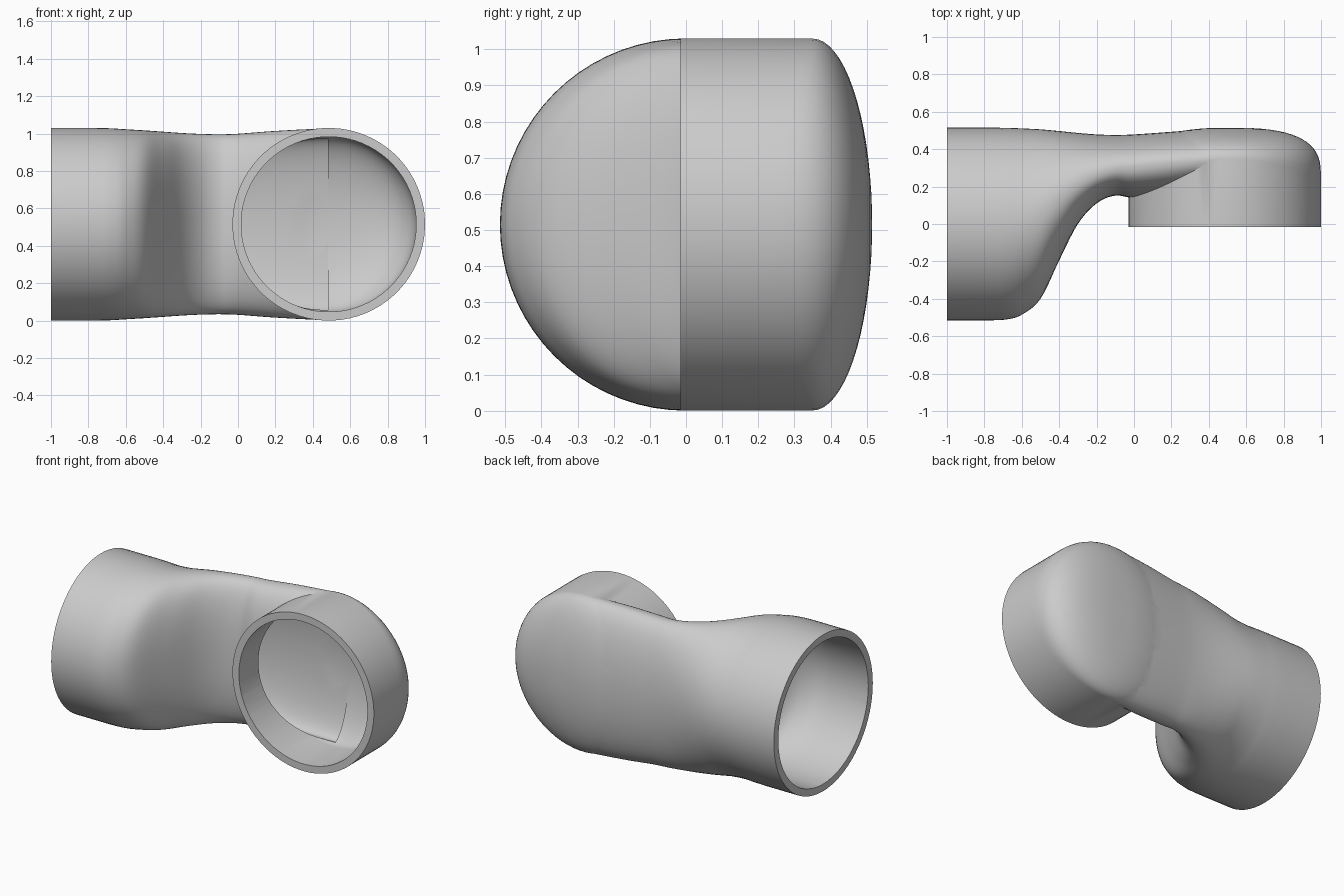
import bpy, bmesh
from math import sin, cos, pi, radians

if "Cube" in bpy.data.objects:
    bpy.data.objects.remove(bpy.data.objects["Cube"])

R, ZC, XO, WALL = 0.515, 0.515, 0.485, 0.047   # pipe radius, axis height, outlet x, wall
SEG = 72


def spow(v, p):
    return (abs(v) ** p) * (1 if v >= 0 else -1)


def loft(name, rings):
    """Closed solid skinned through equal-length rings, fan-capped at both ends."""
    bm = bmesh.new()
    vr = [[bm.verts.new(p) for p in ring] for ring in rings]
    n = len(vr[0])
    for a, b in zip(vr, vr[1:]):
        for i in range(n):
            bm.faces.new((a[i], a[(i + 1) % n], b[(i + 1) % n], b[i]))
    for ring in (vr[0], vr[-1]):
        c = bm.verts.new([sum(v.co[k] for v in ring) / n for k in range(3)])
        for i in range(n):
            bm.faces.new((ring[i], ring[(i + 1) % n], c))
    bmesh.ops.recalc_face_normals(bm, faces=bm.faces)
    me = bpy.data.meshes.new(name)
    bm.to_mesh(me)
    bm.free()
    ob = bpy.data.objects.new(name, me)
    bpy.context.collection.objects.link(ob)
    return ob


def spline(rows, steps=5):
    """Catmull-Rom through rows of numbers."""
    out = []
    for i in range(len(rows) - 1):
        p0, p1, p2, p3 = rows[max(i - 1, 0)], rows[i], rows[i + 1], rows[min(i + 2, len(rows) - 1)]
        for s in range(steps):
            t = s / steps
            out.append([0.5 * (2 * b + (c - a) * t + (2 * a - 5 * b + 4 * c - d) * t * t
                               + (3 * b - a - 3 * c + d) * t ** 3)
                        for a, b, c, d in zip(p0, p1, p2, p3)])
    return out + [list(rows[-1])]


# body sections: x, front y, back y, half height, y of widest point, front squareness
STATIONS = [
    (-0.76, -.515, .515, .515, .00, 2.0),
    (-0.68, -.510, .514, .513, .00, 2.0),
    (-0.60, -.485, .511, .508, .01, 2.0),
    (-0.50, -.400, .506, .502, .06, 2.1),
    (-0.40, -.195, .497, .495, .15, 2.2),
    (-0.30, .000, .487, .488, .22, 2.3),
    (-0.20, .110, .479, .483, .27, 2.4),
    (-0.10, .152, .476, .481, .30, 2.4),
    (0.00, .140, .479, .484, .31, 2.4),
    (0.20, .150, .493, .499, .33, 2.3),
    (0.48, .180, .514, .514, .35, 2.0),
]


def body(name, t, x0):
    rows = [[x0] + list(STATIONS[0][1:])] + spline(STATIONS)
    rings = []
    for x, yf, yb, h, yc, nf in rows:
        ring = []
        for i in range(SEG):
            a = 2 * pi * i / SEG
            c, s = cos(a), sin(a)
            n = nf if c < 0 else 2.0
            depth = (yb - t - yc) if c >= 0 else (yc - yf - t)
            ring.append((x, yc + depth * spow(c, 2 / n), ZC + (h - t) * spow(s, 2 / n)))
        rings.append(ring)
    return loft(name, rings)


def outlet(name, t, y0, drop):
    """Round collar facing the front, closed by a dome that is squarer on the far side."""
    rings = []
    for j in range(-1, 17):
        a = radians(86) * max(j, 0) / 16
        ring = []
        for i in range(SEG):
            p = 2 * pi * (i + .5) / SEG
            k = max(cos(p), 0) ** 2
            n, yc = 2 + 0.9 * k, 0.35 - 0.1 * k - drop
            r = (R - t) * cos(a) ** (2 / n)
            y = y0 if j < 0 else yc + (0.515 - t - yc) * sin(a) ** (2 / n)
            ring.append((XO + r * cos(p), y, ZC + r * sin(p)))
        rings.append(ring)
    return loft(name, rings)


# outer skin and the hollow inside it
pipe = body("pipe_elbow", 0, -1)
collar = outlet("outlet_collar", 0, -0.015, 0)
bore_in = body("inlet_bore", WALL, -1.05)
bore_out = outlet("outlet_bore", WALL, -0.06, 0.06)

bpy.context.view_layer.objects.active = pipe
pipe.select_set(True)
for tool, op in ((collar, 'UNION'), (bore_in, 'DIFFERENCE'), (bore_out, 'DIFFERENCE')):
    m = pipe.modifiers.new(op.lower(), 'BOOLEAN')
    m.operation, m.object, m.solver = op, tool, 'EXACT'
    bpy.ops.object.modifier_apply(modifier=m.name)
    bpy.data.objects.remove(tool)

bpy.ops.object.shade_smooth_by_angle(angle=radians(30))
